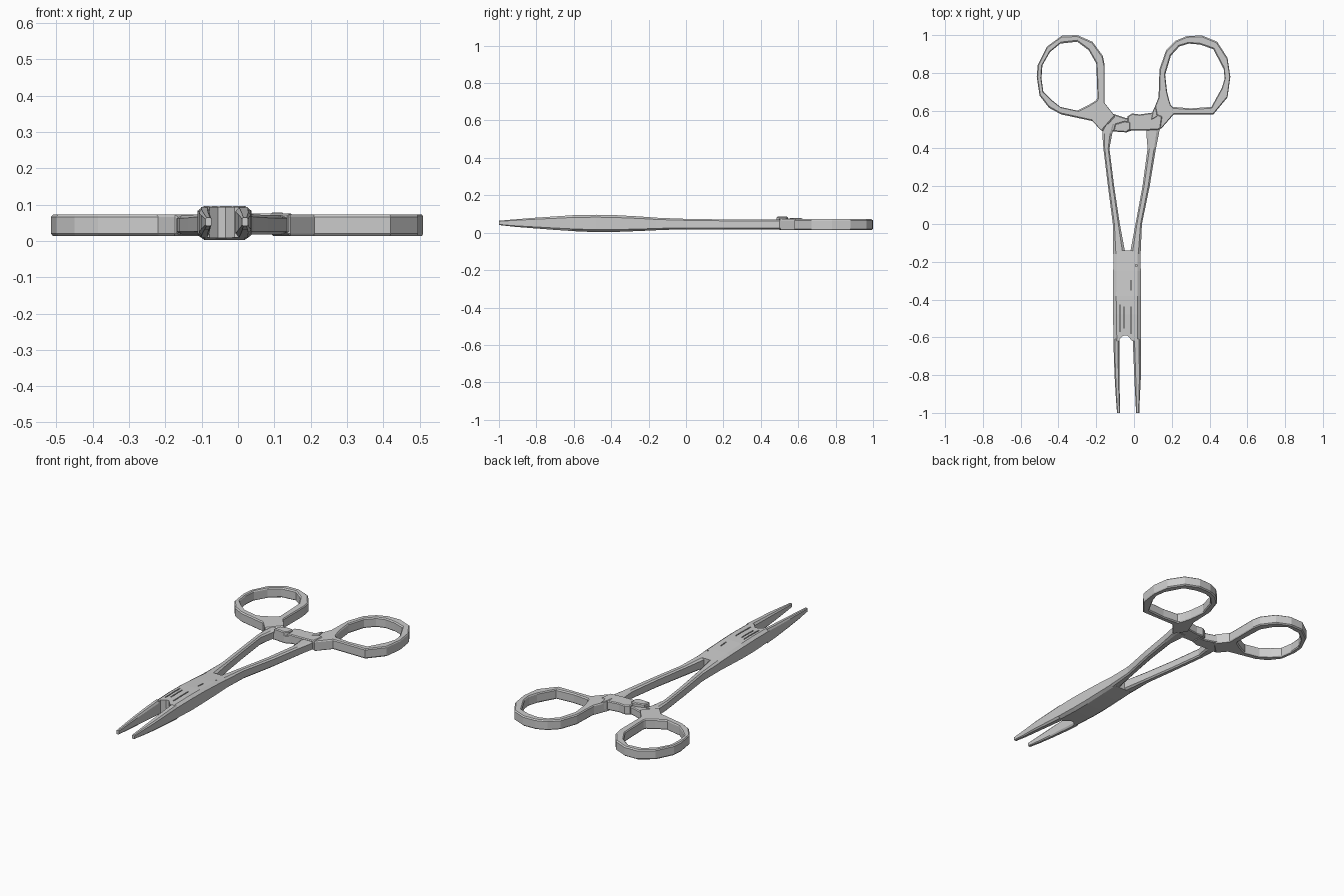
import bpy, bmesh


def finish(name, bm, bevel=0.0):
    bmesh.ops.recalc_face_normals(bm, faces=bm.faces)
    mesh = bpy.data.meshes.new(name)
    bm.to_mesh(mesh)
    bm.free()
    ob = bpy.data.objects.new(name, mesh)
    bpy.context.collection.objects.link(ob)
    if bevel:
        mod = ob.modifiers.new("bevel", 'BEVEL')
        mod.width = bevel
        mod.limit_method = 'ANGLE'
        mod.angle_limit = 1.1
    return ob


def loops(name, rings, closed=False, bevel=0.0):
    """Skin a series of equal-length point loops."""
    bm = bmesh.new()
    vs = [[bm.verts.new(p) for p in r] for r in rings]
    n, m = len(vs), len(vs[0])
    for i in range(n if closed else n - 1):
        a, b = vs[i], vs[(i + 1) % n]
        for j in range(m):
            k = (j + 1) % m
            bm.faces.new((a[j], a[k], b[k], b[j]))
    if not closed:
        bm.faces.new(vs[0])
        bm.faces.new(vs[-1])
    return finish(name, bm, bevel)


def loft(name, stations, ch=0.22):
    """Stations along y: (y, x_left, x_right, z_bottom, z_top), chamfered section."""
    rings = []
    for y, a, b, lo, hi in stations:
        c, d = (b - a) * ch, (hi - lo) * 0.14
        rings.append([(a + c, y, lo), (b - c, y, lo), (b, y, lo + d), (b, y, hi - d),
                      (b - c, y, hi), (a + c, y, hi), (a, y, hi - d), (a, y, lo + d)])
    return loops(name, rings)


def finger_ring(name, pairs, z0=0.014, z1=0.072):
    """Closed ring from outer/inner outline pairs (xo, yo, xi, yi)."""
    return loops(name, [[(a, b, z0), (a, b, z1), (c, d, z1), (c, d, z0)]
                        for a, b, c, d in pairs], True, 0.006)


def prism(name, outline, z0, z1, bevel=0.005):
    return loops(name, [[(x, y, z) for x, y in outline] for z in (z0, z1)], False, bevel)


# Finger rings with the web running into the shanks
finger_ring("left_finger_ring", [
    (-.30, 1.0, -.30, .965), (-.22, .965, -.24, .92), (-.165, .89, -.20, .85),
    (-.155, .84, -.197, .78), (-.155, .64, -.193, .67), (-.10, .57, -.20, .655),
    (-.17, .49, -.24, .63), (-.22, .545, -.30, .60), (-.385, .58, -.39, .62),
    (-.45, .615, -.44, .66), (-.50, .68, -.48, .70), (-.515, .78, -.49, .77),
    (-.51, .84, -.485, .84), (-.46, .94, -.445, .91), (-.38, .998, -.39, .955)])
finger_ring("right_finger_ring", [
    (.28, .995, .29, .955), (.36, .998, .35, .95), (.44, .965, .42, .925),
    (.495, .88, .475, .82), (.51, .78, .48, .77), (.495, .67, .465, .72),
    (.42, .58, .41, .62), (.30, .58, .30, .612), (.21, .58, .205, .62),
    (.14, .50, .195, .63), (.09, .57, .185, .66), (.13, .67, .175, .70),
    (.135, .82, .165, .79), (.17, .92, .195, .89), (.22, .97, .24, .94)])

# Ratchet: two overlapping catches bridging the shanks
prism("left_ratchet", [(-.17, .49), (-.10, .49), (-.04, .485), (0, .50),
                       (0, .565), (-.04, .56), (-.13, .59), (-.17, .58)], .018, .066)
prism("right_ratchet", [(-.035, .495), (.06, .495), (.14, .50), (.15, .57),
                        (.10, .59), (.03, .58), (-.01, .585), (-.035, .57)], .022, .076)
prism("left_ratchet_tooth", [(-.11, .49), (-.04, .485), (-.02, .50),
                             (-.02, .54), (-.05, .545), (-.10, .53)], .05, .086)
prism("ratchet_spur", [(.09, .55), (.125, .57), (.115, .625), (.10, .60)], .03, .078, .003)

# Shanks
loft("left_shank", [
    (.53, -.16, -.10, .018, .070), (.48, -.168, -.115, .018, .070),
    (.40, -.162, -.130, .018, .070), (.20, -.138, -.105, .018, .071),
    (0, -.112, -.075, .018, .074), (-.16, -.110, -.045, .014, .080)])
loft("right_shank", [
    (.53, .065, .14, .018, .070), (.48, .065, .132, .018, .070),
    (.40, .072, .116, .018, .070), (.20, .045, .083, .018, .071),
    (0, .008, .042, .018, .074), (-.16, -.022, .035, .014, .080)])

# Box joint, thickest in the middle
box = loft("box_joint", [
    (-.14, -.108, .034, .014, .079), (-.25, -.110, .036, .009, .087),
    (-.38, -.112, .036, .004, .094), (-.48, -.111, .037, .003, .096),
    (-.62, -.108, .036, .009, .093)], 0.12)

# Throat notch and lock slots cut into the box joint
cut = prism("throat_cutter", [(-.078, -.66), (-.005, -.66), (-.005, -.625),
                              (-.035, -.59), (-.055, -.59), (-.078, -.61)], -.1, .2, 0)
cutters = [cut]
for x, y0, y1 in [(-.075, -.57, -.43), (-.053, -.55, -.44),
                  (-.015, -.58, -.44), (-.015, -.35, -.30), (.012, -.225, -.215)]:
    cutters.append(prism("slot_cutter", [(x - .003, y0), (x + .003, y0),
                                         (x + .003, y1), (x - .003, y1)], .065, .2, 0))
for c in cutters:
    c.hide_render = True
    c.hide_set(True)
    mod = box.modifiers.new("cut", 'BOOLEAN')
    mod.operation = 'DIFFERENCE'
    mod.solver = 'EXACT'
    mod.object = c

# Jaws tapering to the tips
loft("left_jaw", [
    (-.61, -.108, -.078, .009, .093), (-.70, -.107, -.078, .015, .087),
    (-.82, -.102, -.077, .024, .079), (-.92, -.096, -.075, .032, .071),
    (-1.0, -.090, -.073, .041, .064)])
loft("right_jaw", [
    (-.61, -.007, .036, .009, .093), (-.70, -.003, .036, .015, .087),
    (-.82, .002, .036, .024, .079), (-.92, .007, .031, .032, .071),
    (-1.0, .011, .028, .041, .064)])
